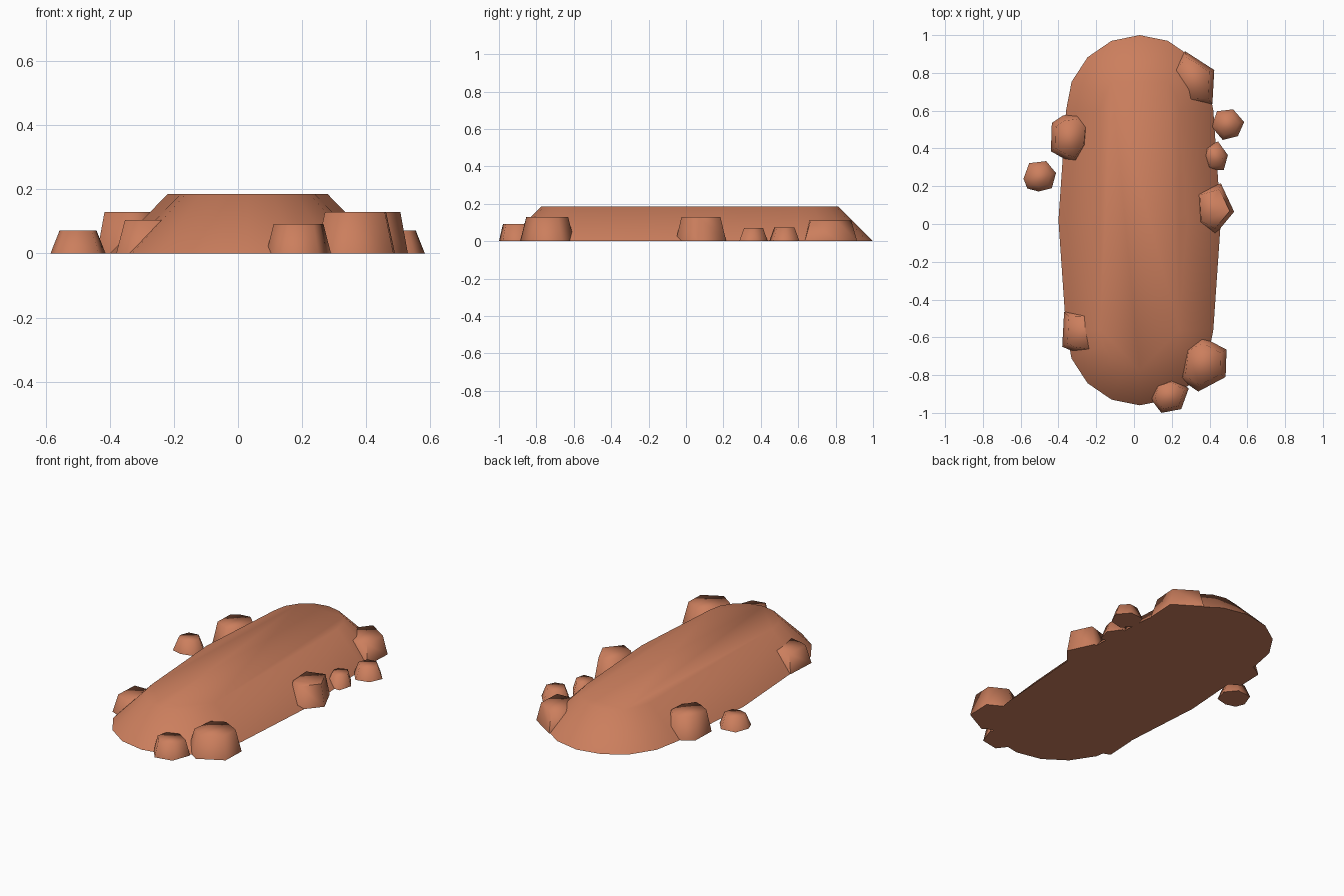
import bpy, bmesh, math

if "Cube" in bpy.data.objects:
    bpy.data.objects.remove(bpy.data.objects["Cube"])

clay = bpy.data.materials.new("terracotta rock")
clay.diffuse_color = (0.6, 0.21, 0.11, 1)
clay.use_nodes = True
clay.node_tree.nodes["Principled BSDF"].inputs["Base Color"].default_value = clay.diffuse_color


def frustum(name, base, top, height):
    """Closed solid between a ground outline and a matching flat top outline."""
    bm = bmesh.new()
    low = [bm.verts.new((x, y, 0)) for x, y in base]
    high = [bm.verts.new((x, y, height)) for x, y in top]
    n = len(base)
    bm.faces.new(low)
    bm.faces.new(high)
    for i in range(n):
        j = (i + 1) % n
        bm.faces.new((low[i], low[j], high[j], high[i]))
    bmesh.ops.recalc_face_normals(bm, faces=bm.faces)
    mesh = bpy.data.meshes.new(name)
    bm.to_mesh(mesh)
    bm.free()
    mesh.materials.append(clay)
    ob = bpy.data.objects.new(name, mesh)
    bpy.context.collection.objects.link(ob)
    bpy.ops.object.select_all(action='DESELECT')
    ob.select_set(True)
    bpy.context.view_layer.objects.active = ob
    bpy.ops.object.shade_smooth_by_angle(angle=math.radians(80))
    return ob


def capsule(radius, middle):
    """Long outline with rounded ends and a slightly bulging middle."""
    pts = []
    for end in (0, 1):
        side = 1 if end == 0 else -1
        pts.append((0.03 + side * middle, 0.02))
        for k in range(9):
            a = math.pi * (end + k / 8)
            pts.append((0.03 + 0.975 * radius * math.cos(a),
                        0.02 + side * 0.58 + radius * math.sin(a)))
    return pts


def rock(name, height, shrink, outline):
    """Small faceted boulder that tapers to a flat top."""
    cx = (min(p[0] for p in outline) + max(p[0] for p in outline)) / 2
    cy = (min(p[1] for p in outline) + max(p[1] for p in outline)) / 2
    top = [(cx + (x - cx) * shrink, cy + (y - cy) * shrink) for x, y in outline]
    frustum(name, outline, top, height)


# Main sloped mound
frustum("main_mound", capsule(0.4, 0.43), capsule(0.215, 0.25), 0.185)

# Boulders on the left side
rock("left_large_rock", 0.13, 0.77, [(-.435, .535), (-.375, .575), (-.295, .585), (-.235, .525),
                                     (-.245, .41), (-.305, .322), (-.36, .34), (-.44, .385)])
rock("left_small_rock", 0.072, 0.67, [(-.555, .322), (-.465, .333), (-.413, .27), (-.435, .19),
                                      (-.505, .172), (-.565, .188), (-.585, .24)])
rock("left_front_rock", 0.105, 0.78, [(-.37, -.465), (-.17, -.46), (-.13, -.57),
                                      (-.2, -.69), (-.32, -.675), (-.38, -.65)])

# Boulders on the right side
rock("right_back_rock", 0.11, 0.78, [(.27, .915), (.425, .815), (.415, .635),
                                     (.3, .63), (.19, .7), (.205, .83)])
rock("right_small_rock", 0.072, 0.67, [(.44, .597), (.525, .607), (.583, .54),
                                       (.55, .465), (.47, .445), (.41, .515)])
rock("right_tiny_rock", 0.07, 0.67, [(.375, .41), (.445, .437), (.497, .365),
                                     (.475, .285), (.39, .285), (.363, .36)])
rock("right_middle_rock", 0.13, 0.77, [(.325, .175), (.46, .215), (.53, .065),
                                       (.43, -.055), (.335, -.005)])

# Boulders at the front corner
rock("front_large_rock", 0.13, 0.77, [(.36, -.597), (.49, -.665), (.485, -.81),
                                      (.34, -.887), (.243, -.82), (.265, -.65)])
rock("front_small_rock", 0.092, 0.77, [(.2, -.815), (.29, -.87), (.25, -.98),
                                       (.145, -1.0), (.088, -.925), (.11, -.845)])
